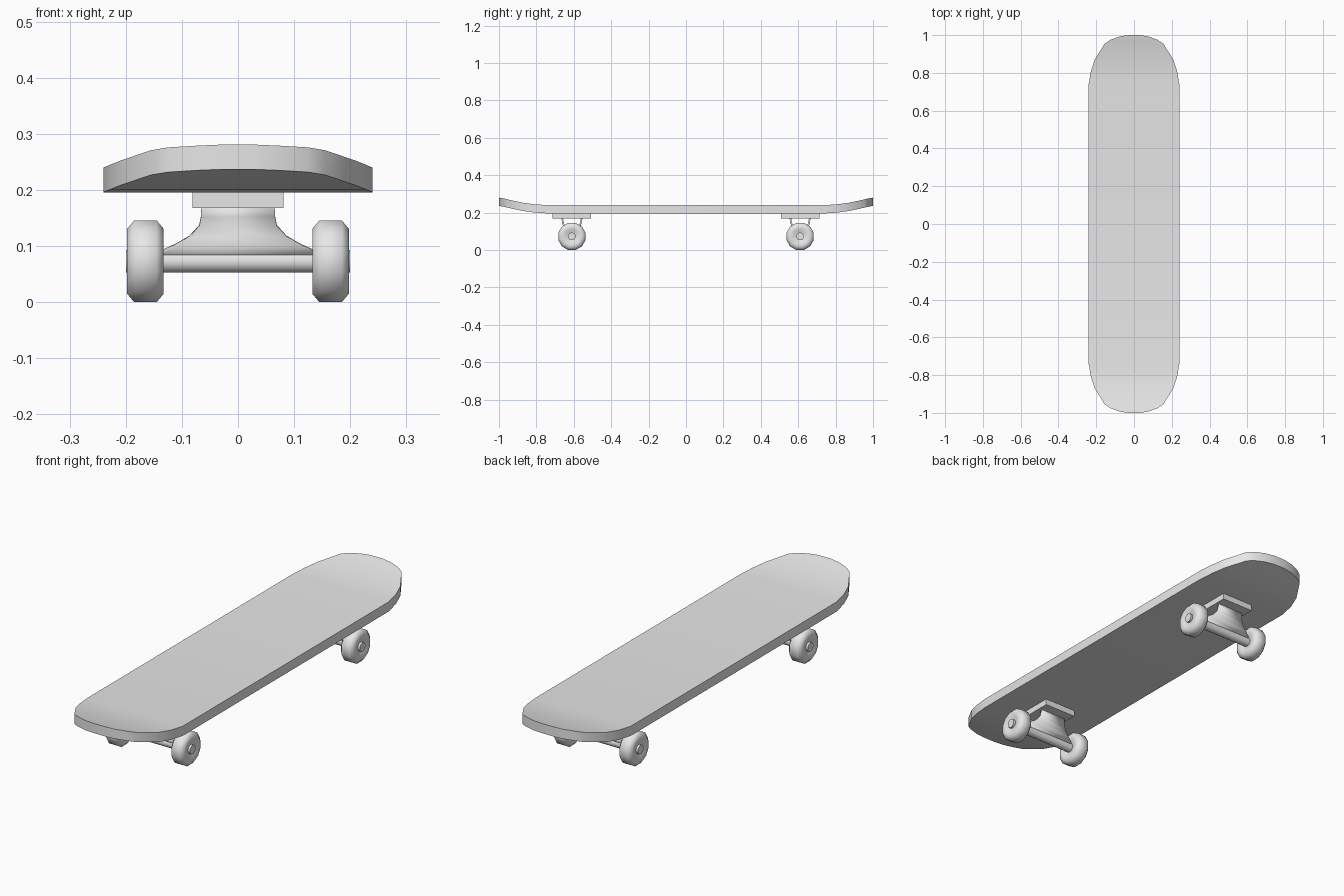
import bpy, bmesh
from math import sin, cos, pi, radians

cube = bpy.data.objects.get("Cube")
if cube:
    bpy.data.objects.remove(cube)

grey = bpy.data.materials.new("light_grey")
grey.use_nodes = True
grey.diffuse_color = (0.8, 0.8, 0.8, 1)
grey.node_tree.nodes["Principled BSDF"].inputs["Base Color"].default_value = (0.8, 0.8, 0.8, 1)


def make(name, bm, location=(0, 0, 0), angle=None):
    bmesh.ops.recalc_face_normals(bm, faces=bm.faces)
    mesh = bpy.data.meshes.new(name)
    bm.to_mesh(mesh)
    bm.free()
    ob = bpy.data.objects.new(name, mesh)
    bpy.context.collection.objects.link(ob)
    ob.location = location
    mesh.materials.append(grey)
    if angle:
        bpy.ops.object.select_all(action='DESELECT')
        ob.select_set(True)
        bpy.context.view_layer.objects.active = ob
        bpy.ops.object.shade_smooth_by_angle(angle=radians(angle))
    return ob


def strip(rows):
    """Sheet made of cross rows (y, z, half width)."""
    bm = bmesh.new()
    pairs = [[bm.verts.new((s * w, y, z)) for s in (-1, 1)] for y, z, w in rows]
    for (a, b), (c, d) in zip(pairs, pairs[1:]):
        bm.faces.new((a, b, d, c))
    return bm


def mirrored(rows):
    return [(-y, z, w) for y, z, w in rows] + [r for r in reversed(rows) if r[0] > 0]


def lathe(profile, sides, closed):
    """Turn (x, radius) points around the x axis."""
    bm = bmesh.new()
    rings = []
    for x, r in profile:
        rings.append([bm.verts.new((x, r * sin(2 * pi * (i + .5) / sides),
                                    r * cos(2 * pi * (i + .5) / sides))) for i in range(sides)])
    following = rings[1:] + rings[:1] if closed else rings[1:]
    for a, b in zip(rings, following):
        for i in range(sides):
            j = (i + 1) % sides
            bm.faces.new((a[i], a[j], b[j], b[i]))
    if not closed:
        bm.faces.new(rings[0])
        bm.faces.new(rings[-1])
    return bm


# Deck: kicked-up ends, rounded outline, straight vertical rim
half = [(1, .281, .03), (.993, .279, .075), (.975, .276, .125), (.955, .271, .155),
        (.87, .253, .208), (.81, .245, .228), (.74, .24, .24)]
bm = strip(mirrored(half))
out = bmesh.ops.extrude_face_region(bm, geom=bm.faces[:], use_keep_orig=True)
for v in out["geom"]:
    if isinstance(v, bmesh.types.BMVert):
        v.co.z -= .044
make("deck", bm, angle=35)

hanger_rows = [(.052, .172, .065), (.049, .153, .066), (.045, .137, .069),
               (.038, .117, .086), (.03, .102, .11), (.018, .09, .134), (.006, .085, .134)]
wheel_profile = [(-.025, .021), (-.029, .034), (-.0325, .046), (-.0325, .06), (-.02, .0755)]
wheel_profile += [(-x, r) for x, r in reversed(wheel_profile)]

for end, y in (("front", -.61), ("back", .61)):
    # Mounting plate
    bm = bmesh.new()
    bmesh.ops.create_cube(bm, size=1)
    bmesh.ops.scale(bm, verts=bm.verts, vec=(.162, .205, .029))
    make(end + "_mounting_plate", bm, (0, y, .1825))

    # Curved hanger sheet wrapped over the axle
    hanger = make(end + "_hanger", strip(mirrored(hanger_rows)), (0, y, 0), 40)
    solid = hanger.modifiers.new("thickness", 'SOLIDIFY')
    solid.thickness = .009
    solid.offset = 0

    # Axle and wheels
    make(end + "_axle", lathe([(-.2, .021), (.2, .021)], 12, False), (0, y, .073), 40)
    for side, x in (("right", -.165), ("left", .165)):
        make(end + "_" + side + "_wheel", lathe(wheel_profile, 12, True), (x, y, .073), 60)
